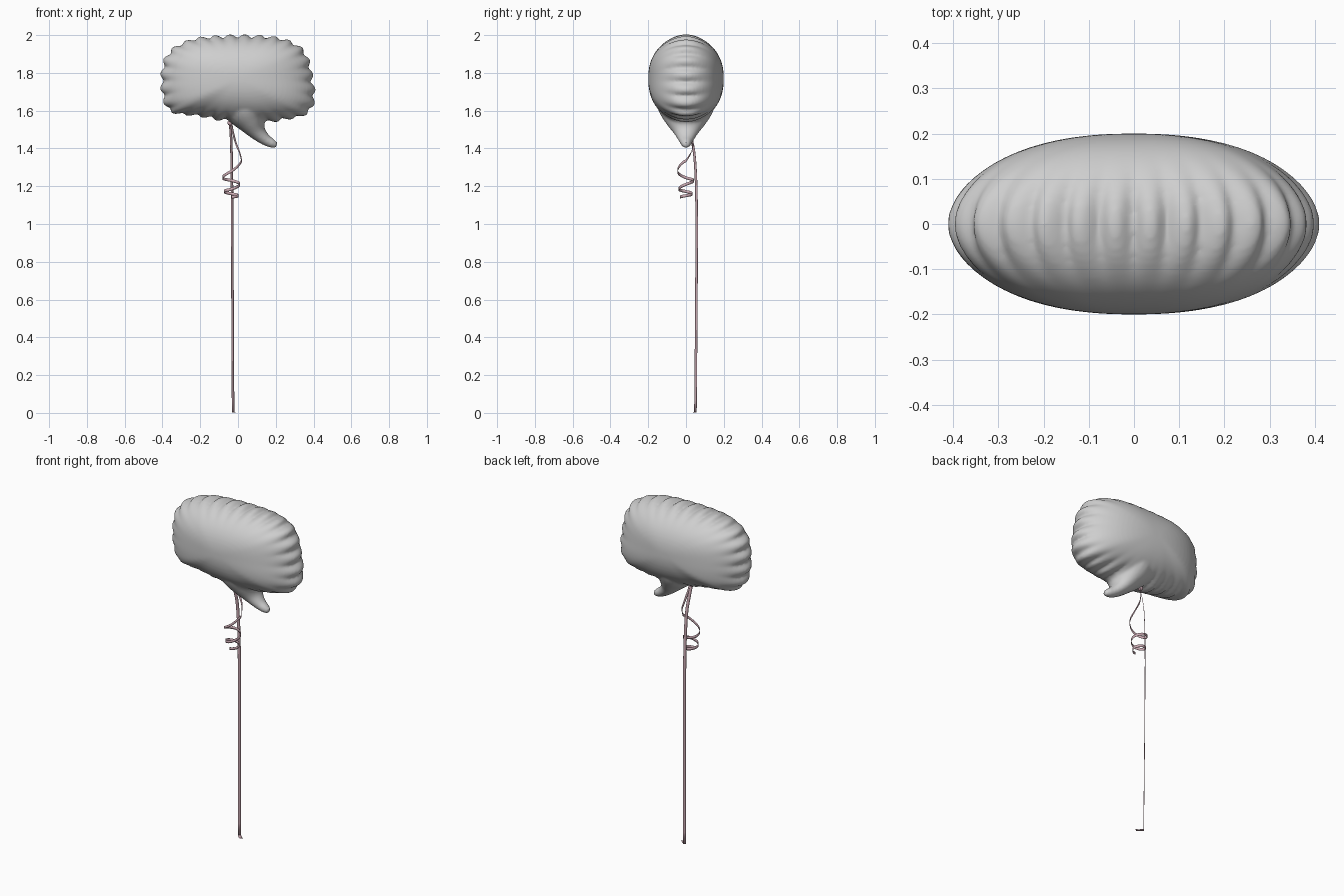
import bpy, bmesh, math
from mathutils import Vector

if "Cube" in bpy.data.objects:
    bpy.data.objects.remove(bpy.data.objects["Cube"])


def material(name, rgb):
    m = bpy.data.materials.new(name)
    m.diffuse_color = (*rgb, 1)
    m.use_nodes = True
    m.node_tree.nodes["Principled BSDF"].inputs["Base Color"].default_value = m.diffuse_color
    return m


FOIL = material("silver foil", (0.62, 0.62, 0.62))
PINK = material("pale pink ribbon", (0.62, 0.42, 0.47))


def finish(bm, name, mat):
    bmesh.ops.recalc_face_normals(bm, faces=bm.faces)
    me = bpy.data.meshes.new(name)
    bm.to_mesh(me)
    bm.free()
    me.materials.append(mat)
    me.polygons.foreach_set("use_smooth", [True] * len(me.polygons))
    ob = bpy.data.objects.new(name, me)
    bpy.context.collection.objects.link(ob)
    return ob


def spline(pts, steps, closed=False):
    """Catmull-Rom curve through the points."""
    n, out = len(pts), []
    P = [Vector(p) for p in pts]
    get = (lambda i: P[i % n]) if closed else (lambda i: P[max(0, min(n - 1, i))])
    for i in range(n if closed else n - 1):
        a, b, c, d = (get(i + k) for k in (-1, 0, 1, 2))
        for j in range(steps):
            t = j / steps
            out.append(0.5 * (2 * b + (c - a) * t + (2 * a - 5 * b + 4 * c - d) * t * t
                              + (3 * b - a - 3 * c + d) * t ** 3))
    if not closed:
        out.append(P[-1])
    return out


def loft(bm, rings):
    for r0, r1 in zip(rings, rings[1:]):
        n = len(r0)
        for i in range(n):
            bm.faces.new((r0[i], r0[(i + 1) % n], r1[(i + 1) % n], r1[i]))


# Balloon: speech bubble pillow swept from its scalloped seam to front and back
outline = spline([(-.403, 1.757), (-.39, 1.86), (-.345, 1.925), (-.275, 1.963), (-.19, 1.985),
                  (0, 1.995), (.2, 1.985), (.32, 1.94), (.37, 1.87), (.392, 1.768),
                  (.402, 1.66), (.36, 1.585), (.237, 1.553), (.1, 1.54), (-.07, 1.55),
                  (-.2, 1.573), (-.345, 1.593), (-.392, 1.66)], 24, True)
lengths = [0]
for i, p in enumerate(outline):
    lengths.append(lengths[-1] + (outline[(i + 1) % len(outline)] - p).length)
centre = Vector((0, 1.77))
bm = bmesh.new()
rings, RN, SCALLOPS = [], 36, 28
for k in range(1, RN):
    t = math.pi * k / RN
    s = math.sin(t)
    y = math.copysign(.2 * max(0, 1 - s ** 2.25) ** .5, -math.cos(t))
    ring = []
    for i, p in enumerate(outline):
        wave = abs(math.sin(math.pi * SCALLOPS * lengths[i] / lengths[-1]))
        d = p - centre
        q = centre + d * s + d.normalized() * (.026 * (wave - .6) * s ** 10)
        ring.append(bm.verts.new((q.x, y, q.y)))
    rings.append(ring)
loft(bm, rings)
for ring in (rings[0], rings[-1]):
    bm.faces.new(ring)

# Tail: tapering curved horn, (x, z, in-plane radius, depth radius)
sections = spline([(.03, 1.70, .15, .175), (.05, 1.60, .12, .145), (.075, 1.535, .075, .105),
                   (.105, 1.485, .045, .065), (.145, 1.447, .031, .04),
                   (.185, 1.425, .023, .026), (.207, 1.42, .012, .014)], 5)
rings = []
for i, c in enumerate(sections):
    a, b = sections[max(0, i - 1)], sections[min(len(sections) - 1, i + 1)]
    tan = Vector((b[0] - a[0], 0, b[1] - a[1])).normalized()
    side = Vector((tan.z, 0, -tan.x))
    rings.append([bm.verts.new(Vector((c[0], 0, c[1]))
                               + side * (c[2] * math.cos(2 * math.pi * k / 24))
                               + Vector((0, c[3] * math.sin(2 * math.pi * k / 24), 0)))
                  for k in range(24)])
loft(bm, rings)
for ring in (rings[0], rings[-1]):
    bm.faces.new(ring)
balloon = finish(bm, "speech_bubble_balloon", FOIL)
rm = balloon.modifiers.new("merge", 'REMESH')
rm.mode = 'VOXEL'
rm.voxel_size = .008
rm.use_smooth_shade = True
sm = balloon.modifiers.new("soften", 'SMOOTH')
sm.factor = .5
sm.iterations = 6


def ribbon(name, path, across, thickness=.002):
    """Flat strip along a path; across(i) gives its half-width vector."""
    bm = bmesh.new()
    rows = [(bm.verts.new(p - across(i)), bm.verts.new(p + across(i))) for i, p in enumerate(path)]
    for a, b in zip(rows, rows[1:]):
        bm.faces.new((a[0], a[1], b[1], b[0]))
    ob = finish(bm, name, PINK)
    so = ob.modifiers.new("thickness", 'SOLIDIFY')
    so.thickness = thickness
    so.offset = 0
    return ob


# Long hanging ribbon with its end lying on the ground
diag = Vector((.006, .006, 0))
ribbon("long_ribbon", spline([(-.045, .0, 1.56), (-.038, .02, 1.48), (-.034, .045, 1.36),
                              (-.031, .056, 1.1), (-.029, .055, .6), (-.026, .05, .004)], 6),
       lambda i: diag)
ribbon("ribbon_end", spline([(-.026, .05, .003), (-.012, .036, .002), (.006, .022, .002)], 4),
       lambda i: diag)

# Curled ribbon tail: short drop, then a tightening clockwise helix
path = spline([(-.04, .0, 1.56), (-.03, .02, 1.50), (-.012, .036, 1.43),
               (.008, .028, 1.38), (.02, .0, 1.335)], 6)
heights = spline([(1.335, 0), (1.28, 0), (1.245, 0), (1.23, 0), (1.21, 0), (1.185, 0),
                  (1.172, 0), (1.16, 0), (1.15, 0), (1.143, 0)], 6)
for i, h in enumerate(heights[1:], 1):
    ang = -math.pi / 2 * i / 6
    r = .052 - .018 * i / len(heights)
    path.append(Vector((-.034 + r * math.cos(ang), r * .9 * math.sin(ang), h[0])))
ribbon("curled_ribbon", path,
       lambda i: diag.lerp(Vector((0, 0, .008)), min(1, i / 24)))

# Knot under the balloon
bm = bmesh.new()
bmesh.ops.create_uvsphere(bm, u_segments=12, v_segments=8, radius=.014)
knot = finish(bm, "ribbon_knot", PINK)
knot.location = (-.042, .004, 1.535)
